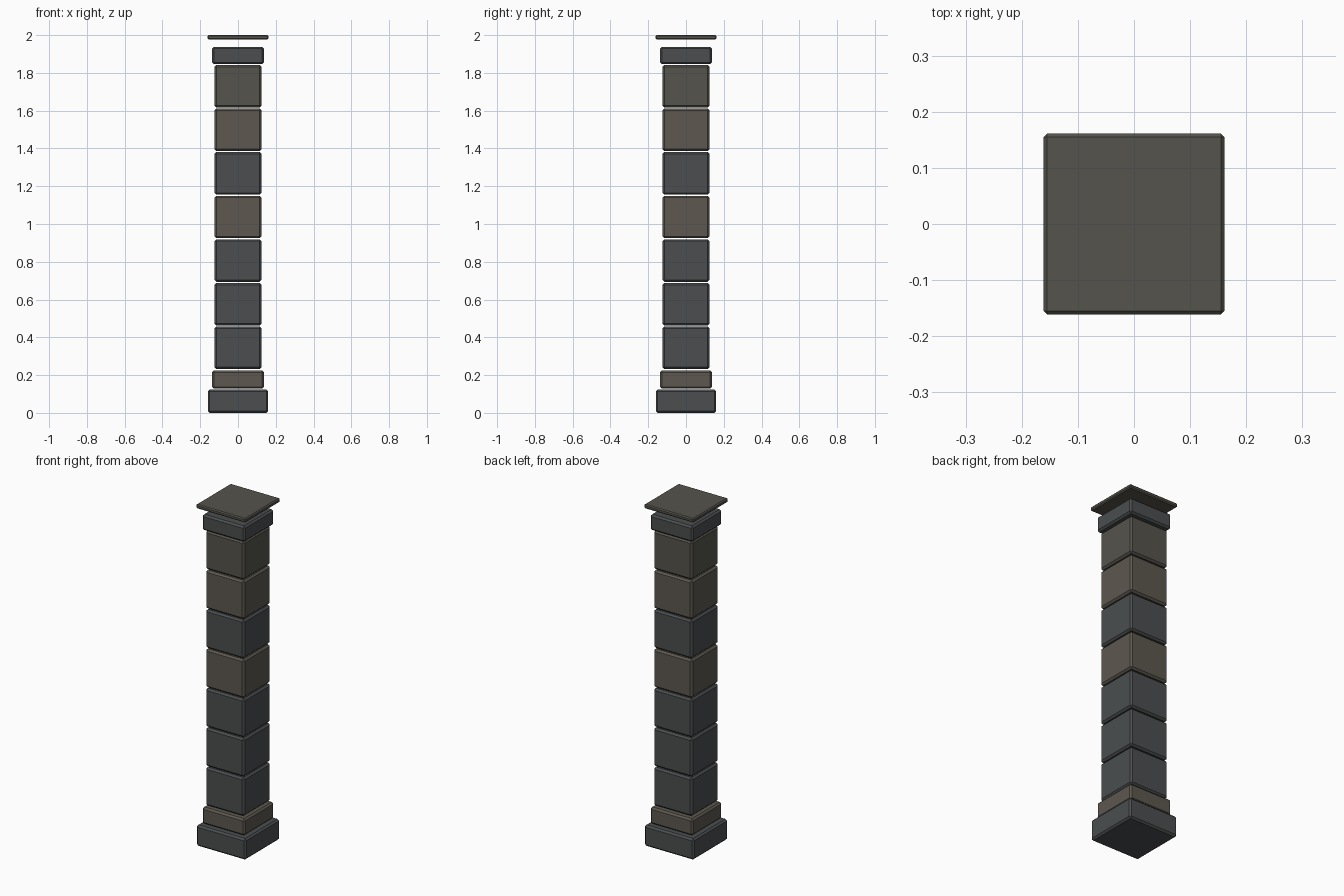
import bpy, bmesh

if "Cube" in bpy.data.objects:
    bpy.data.objects.remove(bpy.data.objects["Cube"])


def material(name, rgb):
    m = bpy.data.materials.new(name)
    m.diffuse_color = (*rgb, 1)
    m.use_nodes = True
    m.node_tree.nodes["Principled BSDF"].inputs["Base Color"].default_value = m.diffuse_color
    return m


SLATE = material("slate_stone", (0.070, 0.076, 0.078))
BROWN = material("brown_stone", (0.110, 0.098, 0.080))
OLIVE = material("olive_stone", (0.090, 0.087, 0.072))


def block(name, half, z0, z1, mat, bevel=0.01):
    """Square stone block with chamfered edges."""
    bm = bmesh.new()
    bmesh.ops.create_cube(bm, size=1)
    for v in bm.verts:
        v.co.x *= 2 * half
        v.co.y *= 2 * half
        v.co.z = z0 if v.co.z < 0 else z1
    bmesh.ops.bevel(bm, geom=bm.edges[:], offset=bevel, segments=1,
                    affect='EDGES')
    me = bpy.data.meshes.new(name)
    bm.to_mesh(me)
    bm.free()
    me.materials.append(mat)
    ob = bpy.data.objects.new(name, me)
    bpy.context.collection.objects.link(ob)
    return ob


# Stepped base
block("plinth", 0.16, 0.0, 0.123, SLATE)
block("base_course", 0.138, 0.128, 0.225, BROWN)

# Shaft of seven separate stones
PITCH = 0.2306
for i, mat in enumerate([SLATE, SLATE, SLATE, BROWN, SLATE, BROWN, OLIVE]):
    z = 0.233 + i * PITCH
    block(f"shaft_stone_{i + 1}", 0.125, z, z + PITCH - 0.006, mat)

# Capital and the thin slab above it
block("capital", 0.138, 1.846, 1.938, SLATE)
block("cap_slab", 0.161, 1.976, 2.0, OLIVE, 0.006)
